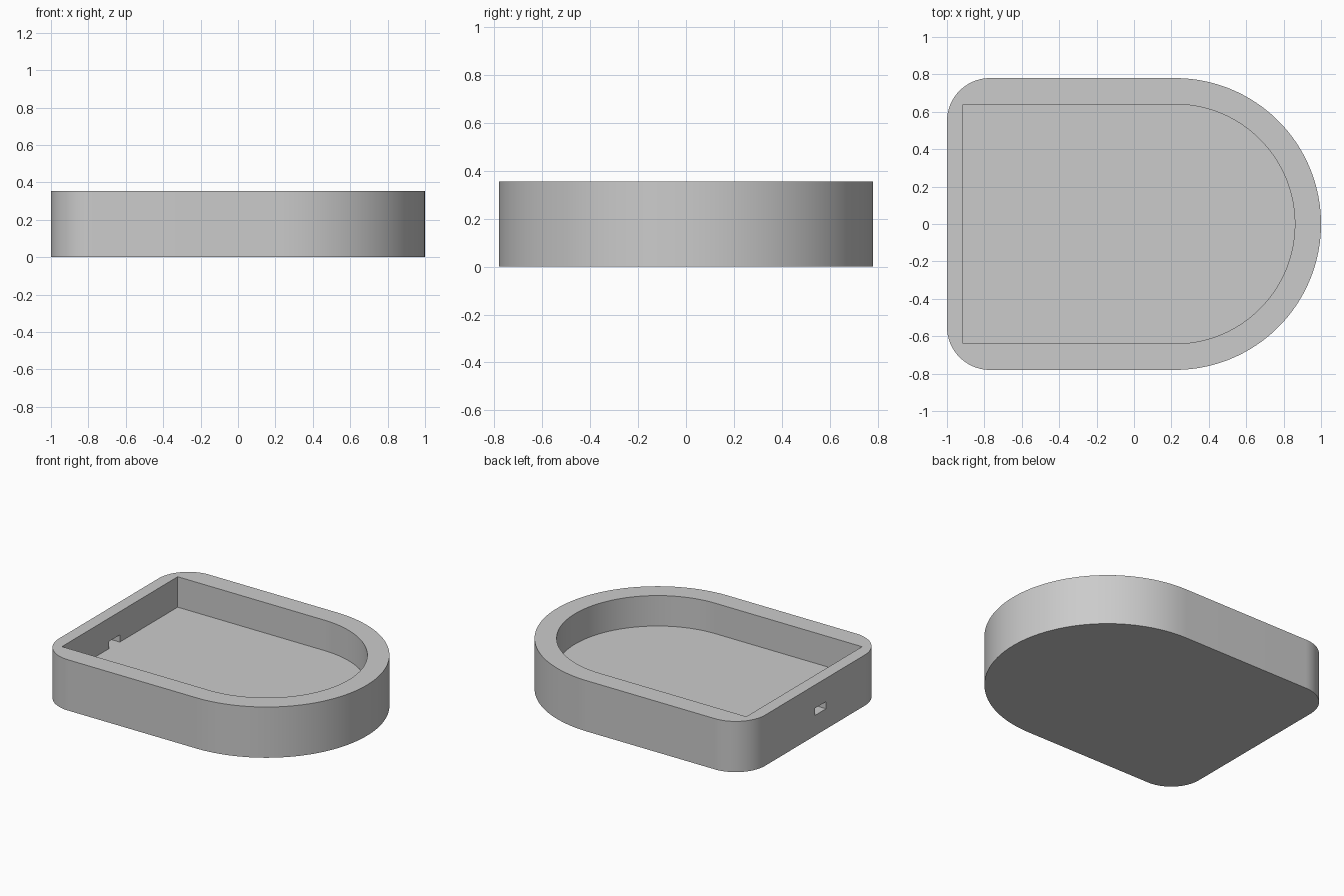
import bpy
import bmesh
from math import cos, sin, pi, radians

cube = bpy.data.objects.get("Cube")
if cube:
    bpy.data.objects.remove(cube, do_unlink=True)

HEIGHT, FLOOR = 0.355, 0.142
ROUND_X = 0.22          # centre of the round end
OUTER_R, INNER_R = 0.78, 0.64
CORNER_R = 0.23

grey = bpy.data.materials.new("plain_grey")
grey.use_nodes = True
colour = (0.6, 0.6, 0.6, 1)
grey.diffuse_color = colour
grey.node_tree.nodes["Principled BSDF"].inputs["Base Color"].default_value = colour


def arc(cx, cy, r, start, end, steps):
    angles = [radians(start + (end - start) * i / steps) for i in range(steps + 1)]
    return [(cx + r * cos(a), cy + r * sin(a)) for a in angles]


def prism(name, outline, z0, z1):
    """Extrude a closed counter-clockwise outline upwards."""
    bm = bmesh.new()
    base = bm.faces.new([bm.verts.new((x, y, z0)) for x, y in outline])
    top = bmesh.ops.extrude_face_region(bm, geom=[base], use_keep_orig=True)["geom"]
    bmesh.ops.translate(bm, vec=(0, 0, z1 - z0),
                        verts=[v for v in top if isinstance(v, bmesh.types.BMVert)])
    bmesh.ops.recalc_face_normals(bm, faces=bm.faces)
    mesh = bpy.data.meshes.new(name)
    bm.to_mesh(mesh)
    bm.free()
    mesh.materials.append(grey)
    obj = bpy.data.objects.new(name, mesh)
    bpy.context.collection.objects.link(obj)
    return obj


# Outer body: half round at one end, two rounded corners at the other
corner_x, corner_y = -1 + CORNER_R, OUTER_R - CORNER_R
body = prism("tray_body",
             arc(ROUND_X, 0, OUTER_R, -90, 90, 96)
             + arc(corner_x, corner_y, CORNER_R, 90, 180, 24)
             + arc(corner_x, -corner_y, CORNER_R, 180, 270, 24), 0, HEIGHT)

# Pocket with square corners, and the small cable slot through the flat wall
pocket = prism("pocket_cutter",
               arc(ROUND_X, 0, INNER_R, -90, 90, 96)
               + [(-0.915, INNER_R), (-0.915, -INNER_R)], FLOOR, HEIGHT + 0.1)
slot = prism("slot_cutter",
             [(-1.1, -0.12), (-0.88, -0.12), (-0.88, 0), (-1.1, 0)], FLOOR, 0.192)

bpy.context.view_layer.objects.active = body
for cutter in (pocket, slot):
    cutter.hide_render = True
    cut = body.modifiers.new(cutter.name, "BOOLEAN")
    cut.operation = "DIFFERENCE"
    cut.solver = "EXACT"
    cut.object = cutter
    bpy.ops.object.modifier_apply(modifier=cut.name)
    bpy.data.objects.remove(cutter, do_unlink=True)

# Smooth curved walls, crisp rims
bpy.ops.object.select_all(action="DESELECT")
body.select_set(True)
bpy.ops.object.shade_smooth_by_angle(angle=radians(30))
